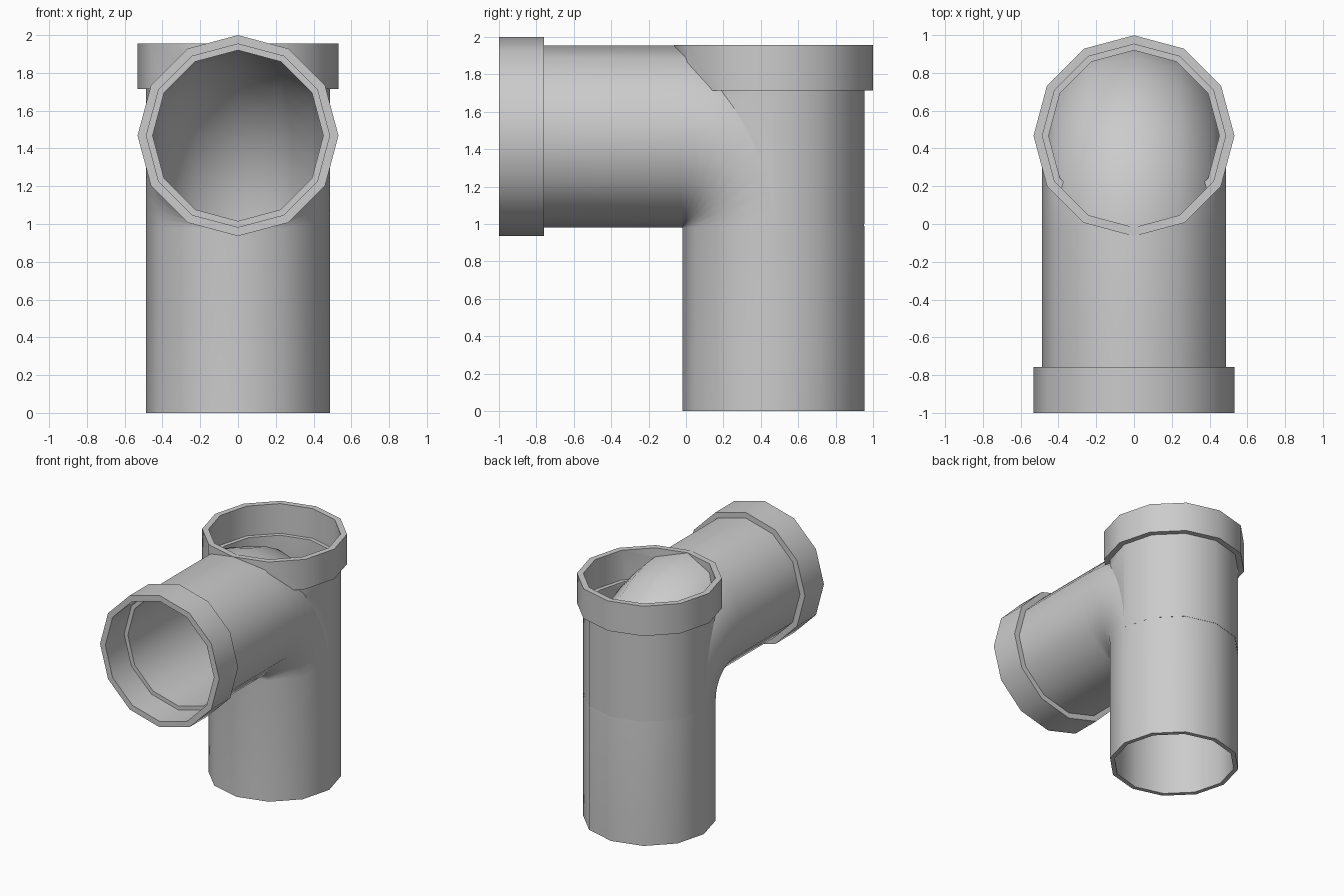
import bpy, bmesh, math
from mathutils import Vector

if "Cube" in bpy.data.objects:
    bpy.data.objects.remove(bpy.data.objects["Cube"])

SIDES = 12
R_OUT, R_IN, R_COLLAR = 0.487, 0.452, 0.532
AXIS = 0.467            # y of the upright pipe
LEVEL = 1.468           # z of the side pipe
BEND = 0.489            # bend radius of the elbow


def sweep(name, frames, r_out, r_in=None):
    """Twelve-sided tube along frames of (y, z, normal y, normal z); solid if r_in is None."""
    bm = bmesh.new()

    def skin(radius):
        rings = []
        for y, z, ny, nz in frames:
            ring = []
            for i in range(SIDES):
                a = 2 * math.pi * i / SIDES
                c = radius * math.cos(a)
                ring.append(bm.verts.new((radius * math.sin(a), y + ny * c, z + nz * c)))
            rings.append(ring)
        for a, b in zip(rings, rings[1:]):
            bridge(a, b)
        return rings[0], rings[-1]

    def bridge(a, b):
        for i in range(SIDES):
            j = (i + 1) % SIDES
            bm.faces.new((a[i], a[j], b[j], b[i]))

    ends = skin(r_out)
    if r_in is None:
        for ring in ends:
            bm.faces.new(ring)
    else:
        for outer, inner in zip(ends, skin(r_in)):
            bridge(outer, inner)
    bmesh.ops.recalc_face_normals(bm, faces=bm.faces)
    mesh = bpy.data.meshes.new(name)
    bm.to_mesh(mesh)
    bm.free()
    ob = bpy.data.objects.new(name, mesh)
    bpy.context.collection.objects.link(ob)
    return ob


def cut(ob, cutter):
    mod = ob.modifiers.new("cut", 'BOOLEAN')
    mod.operation = 'DIFFERENCE'
    mod.solver = 'EXACT'
    mod.object = cutter
    deps = bpy.context.evaluated_depsgraph_get()
    mesh = bpy.data.meshes.new_from_object(ob.evaluated_get(deps))
    ob.modifiers.clear()
    ob.data = mesh


# Path: along the side pipe, round the bend, down the upright pipe
cy, cz = AXIS - BEND, LEVEL - BEND
path = [(-0.76, LEVEL, 0, 1)]
STEPS = 8
for k in range(STEPS + 1):
    t = math.pi / 2 * k / STEPS
    ny, nz = math.sin(t), math.cos(t)
    path.append((cy + BEND * ny, cz + BEND * nz, ny, nz))
path.append((AXIS, 0, 1, 0))

elbow = sweep("elbow_pipe", path, R_OUT, R_IN)
cutter = sweep("elbow_cutter", path, R_OUT)
cutter.hide_render = True

# Upper stub around the bend, and the two collars
stub = sweep("upper_stub", [(AXIS, 1.0, 1, 0), (AXIS, 1.716, 1, 0)], R_OUT, R_IN)
top_collar = sweep("top_collar", [(AXIS, 1.715, 1, 0), (AXIS, 1.956, 1, 0)],
                   R_COLLAR, R_OUT - 0.002)
side_collar = sweep("side_collar", [(-1, LEVEL, 0, 1), (-0.758, LEVEL, 0, 1)],
                    R_COLLAR, R_OUT - 0.002)

# Keep the pipe bore clear of the stub and top collar
for ob in (stub, top_collar):
    cut(ob, cutter)
bpy.data.objects.remove(cutter)

# Smooth sides with crisp rims
bpy.ops.object.select_all(action='DESELECT')
for ob in (elbow, stub, top_collar, side_collar):
    ob.select_set(True)
bpy.context.view_layer.objects.active = elbow
bpy.ops.object.shade_smooth_by_angle(angle=math.radians(38))
